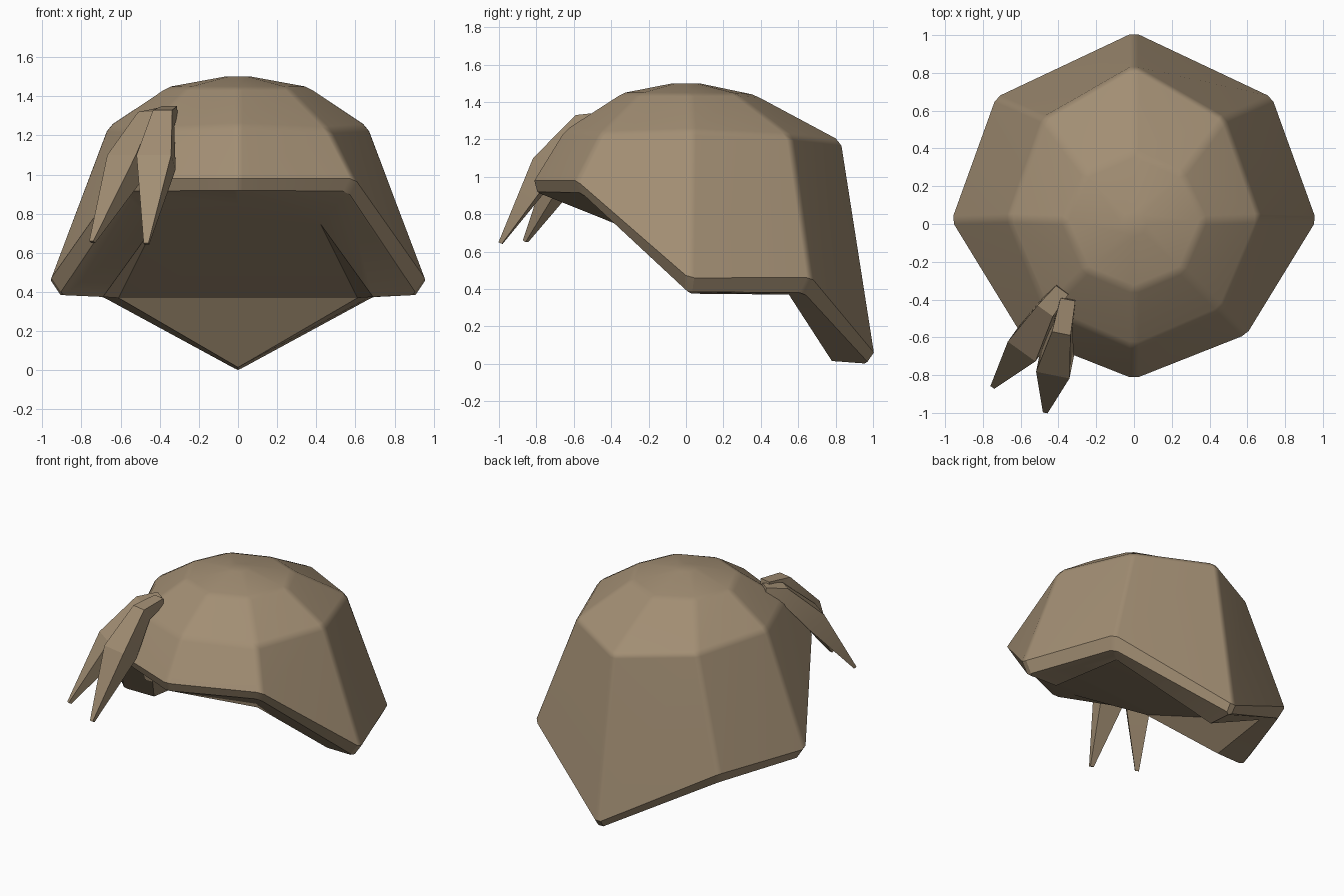
import bpy, bmesh
from mathutils import Vector

cube = bpy.data.objects.get("Cube")
if cube:
    bpy.data.objects.remove(cube, do_unlink=True)

tan = bpy.data.materials.new("tan_brown")
tan.use_nodes = True
COLOR = (0.36, 0.27, 0.172, 1)
tan.diffuse_color = COLOR
tan.node_tree.nodes["Principled BSDF"].inputs["Base Color"].default_value = COLOR


def finish(name, bm, angle):
    bmesh.ops.recalc_face_normals(bm, faces=bm.faces)
    mesh = bpy.data.meshes.new(name)
    bm.to_mesh(mesh)
    bm.free()
    mesh.materials.append(tan)
    obj = bpy.data.objects.new(name, mesh)
    bpy.context.collection.objects.link(obj)
    bpy.ops.object.select_all(action="DESELECT")
    obj.select_set(True)
    bpy.context.view_layer.objects.active = obj
    bpy.ops.object.shade_smooth_by_angle(angle=angle)
    weighted = obj.modifiers.new("Weighted", "WEIGHTED_NORMAL")
    weighted.keep_sharp = True
    return obj


def bridge(bm, a, b):
    n = len(a)
    for i in range(n):
        bm.faces.new((a[i], a[(i + 1) % n], b[(i + 1) % n], b[i]))


# Cap: half rings listed front, front corner, side, back corner, back
underside = [(0, -.62, .85), (.42, -.38, .75), (.69, .03, .375), (.61, .55, .37), (0, .78, .015)]
rim_low = [(0, -.805, .92), (.56, -.56, .915), (.915, .01, .385), (.7, .63, .38), (0, .98, 0)]
rim_high = [(0, -.82, .98), (.595, -.585, .98), (.965, .02, .46), (.73, .67, .46), (0, 1.015, .05)]
shoulder = [(0, -.655, 1.25), (.465, -.455, 1.23), (.67, .03, 1.245), (.48, .56, 1.22), (0, .84, 1.19)]
crown = [(0, -.35, 1.445), (.255, -.245, 1.445), (.37, .02, 1.445), (.255, .265, 1.445), (0, .38, 1.435)]
top = [(0, -.07, 1.5), (.05, -.05, 1.5), (.07, 0, 1.5), (.05, .05, 1.5), (0, .07, 1.5)]

bm = bmesh.new()
rings = []
for half in (underside, rim_low, rim_high, shoulder, crown, top):
    full = half + [(-x, y, z) for x, y, z in reversed(half[1:4])]
    rings.append([bm.verts.new(p) for p in full])
for lower, upper in zip(rings, rings[1:]):
    bridge(bm, lower, upper)
bm.faces.new(rings[-1])

# Underside panels, hollowed between the side edges
u = rings[0]
for ids in ((0, 1, 7), (1, 2, 3), (1, 3, 5, 7), (5, 6, 7), (3, 4, 5)):
    bm.faces.new([u[i] for i in ids])

# Soften the wall ridges, the shoulder and the crown, but not the rim edges
level = {v: i for i, ring in enumerate(rings) for v in ring}
soft = []
for e in bm.edges:
    a, b = sorted(level[v] for v in e.verts)
    if 1 <= a and b <= 4 and (a != b or a >= 3):
        soft.append(e)
bmesh.ops.bevel(bm, geom=soft, offset=.025, offset_type="OFFSET", segments=1,
                profile=.5, affect="EDGES", clamp_overlap=True)
finish("cap", bm, .5)


# Feathers: tapered four-sided bent blades
def feather(name, path, widths, depths):
    pts = [Vector(p) for p in path]
    side = (pts[-1] - pts[0]).cross(Vector((0, 0, 1))).normalized()
    bm = bmesh.new()
    sections = []
    for i, (p, w, d) in enumerate(zip(pts, widths, depths)):
        along = (pts[min(i + 1, len(pts) - 1)] - pts[max(i - 1, 0)]).normalized()
        down = along.cross(side).normalized() * d
        if down.z > 0:
            down = -down
        s = side * w / 2
        sections.append([bm.verts.new(q) for q in (p - s, p + s, p + s + down, p - s + down)])
    for a, b in zip(sections, sections[1:]):
        bridge(bm, a, b)
    bm.faces.new(sections[0])
    bm.faces.new(sections[-1])
    finish(name, bm, .3)


widths = (.08, .1, .18, .025)
depths = (.05, .1, .14, .02)
feather("front_feather", [(-.35, -.4, 1.35), (-.385, -.58, 1.33), (-.43, -.8, 1.1), (-.47, -1, .65)],
        widths, depths)
feather("side_feather", [(-.38, -.35, 1.34), (-.47, -.46, 1.32), (-.595, -.675, 1.1), (-.75, -.865, .66)],
        widths, depths)
